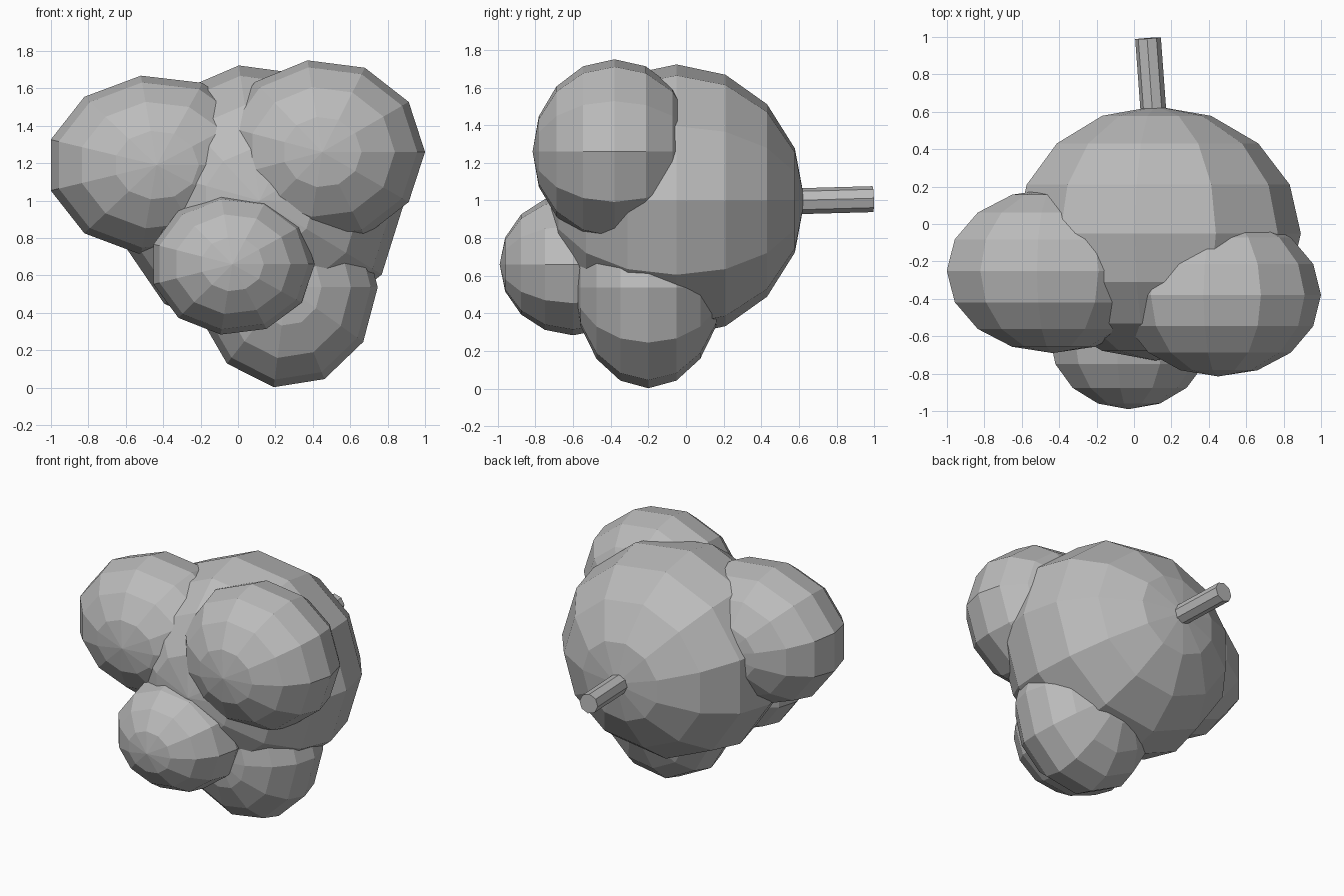
import bpy, bmesh, math
from mathutils import Vector

if "Cube" in bpy.data.objects:
    bpy.data.objects.remove(bpy.data.objects["Cube"])

SEGMENTS, RINGS = 11, 8

grey = bpy.data.materials.new("plain grey")
grey.diffuse_color = (0.5, 0.5, 0.5, 1)
grey.use_nodes = True
grey.node_tree.nodes["Principled BSDF"].inputs["Base Color"].default_value = grey.diffuse_color


def finish(bm, name):
    bmesh.ops.recalc_face_normals(bm, faces=bm.faces[:])
    mesh = bpy.data.meshes.new(name)
    bm.to_mesh(mesh)
    bm.free()
    mesh.materials.append(grey)
    obj = bpy.data.objects.new(name, mesh)
    bpy.context.collection.objects.link(obj)
    return obj


def lobe(name, centre, radii):
    """Faceted ellipsoid with its poles on the y axis and a vertex row facing +x."""
    bm = bmesh.new()
    rows = []
    for r in range(1, RINGS):
        lat = math.pi * r / RINGS
        row = []
        for s in range(SEGMENTS):
            a = 2 * math.pi * s / SEGMENTS
            row.append(bm.verts.new((math.sin(lat) * math.cos(a),
                                     -math.cos(lat),
                                     math.sin(lat) * math.sin(a))))
        rows.append(row)
    front, back = bm.verts.new((0, -1, 0)), bm.verts.new((0, 1, 0))
    for s in range(SEGMENTS):
        t = (s + 1) % SEGMENTS
        bm.faces.new((front, rows[0][s], rows[0][t]))
        bm.faces.new((back, rows[-1][t], rows[-1][s]))
        for lower, upper in zip(rows, rows[1:]):
            bm.faces.new((lower[s], upper[s], upper[t], lower[t]))
    bmesh.ops.scale(bm, vec=Vector(radii), verts=bm.verts[:])
    bmesh.ops.translate(bm, vec=Vector(centre), verts=bm.verts[:])
    return finish(bm, name)


# Large rear mass and the four overlapping front lobes
lobe("main_body", (0.115, -0.05, 1.0), (0.777, 0.68, 0.73))
lobe("upper_left_lobe", (-0.435, -0.25, 1.19), (0.59, 0.44, 0.483))
lobe("upper_right_lobe", (0.45, -0.38, 1.26), (0.55, 0.435, 0.495))
lobe("front_lobe", (-0.03, -0.60, 0.66), (0.44, 0.39, 0.38))
lobe("bottom_lobe", (0.26, -0.20, 0.537), (0.487, 0.39, 0.54))

# Slightly tilted stem at the back
start, end = Vector((0.115, 0.45, 0.992)), Vector((0.075, 0.993, 1.007))
bm = bmesh.new()
bmesh.ops.create_cone(bm, cap_ends=True, segments=8, radius1=0.069,
                      radius2=0.069, depth=(end - start).length)
stem = finish(bm, "stem")
stem.rotation_mode = 'QUATERNION'
stem.rotation_quaternion = Vector((0, 0, 1)).rotation_difference(end - start)
stem.location = (start + end) / 2
